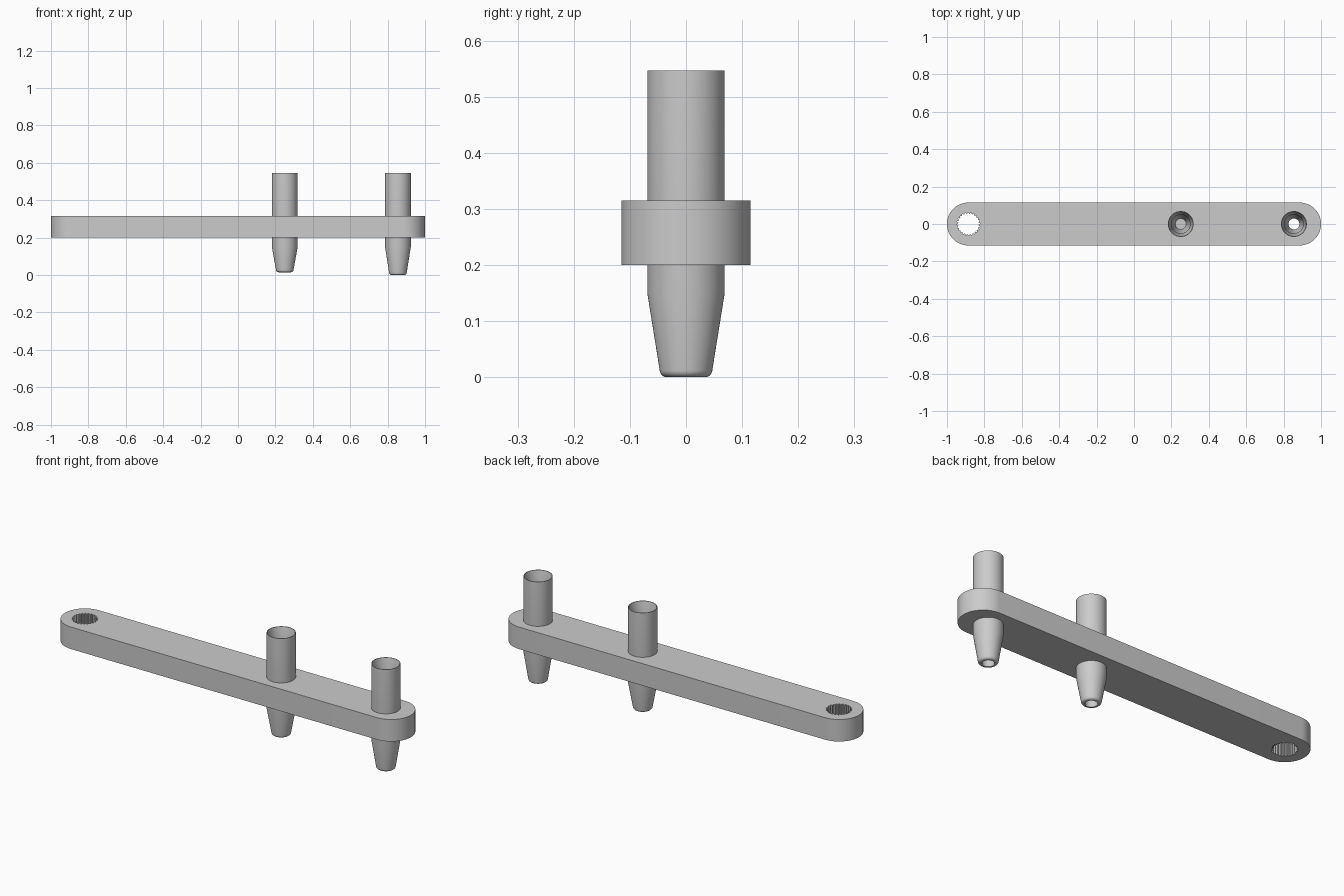
import bpy
import bmesh
from math import cos, sin, pi, tau, radians
from mathutils import Vector

cube = bpy.data.objects.get("Cube")
if cube:
    bpy.data.objects.remove(cube, do_unlink=True)

grey = bpy.data.materials.new("plain grey")
grey.use_nodes = True
colour = (0.6, 0.6, 0.6, 1)
grey.diffuse_color = colour
grey.node_tree.nodes["Principled BSDF"].inputs["Base Color"].default_value = colour

BAR_LOW, BAR_HIGH, BAR_R = 0.2, 0.315, 0.115
END_X = 1 - BAR_R
TOP = 0.547
NOZZLES = {"middle": (0.25, 0.015), "end": (0.855, 0.0)}


def finish(name, bm, x=0.0):
    bmesh.ops.recalc_face_normals(bm, faces=bm.faces)
    mesh = bpy.data.meshes.new(name)
    bm.to_mesh(mesh)
    bm.free()
    mesh.materials.append(grey)
    obj = bpy.data.objects.new(name, mesh)
    obj.location.x = x
    bpy.context.collection.objects.link(obj)
    bpy.ops.object.select_all(action='DESELECT')
    obj.select_set(True)
    bpy.context.view_layer.objects.active = obj
    bpy.ops.object.shade_smooth_by_angle(angle=radians(30))
    return obj


def add_loop(bm, points):
    verts = [bm.verts.new(p) for p in points]
    return [bm.edges.new((v, verts[i - 1])) for i, v in enumerate(verts)]


def arc(cx, r, start, sweep, steps):
    return [(cx + r * cos(start + sweep * i / steps),
             r * sin(start + sweep * i / steps), BAR_LOW) for i in range(steps + 1)]


def lathe(name, profile, x):
    bm = bmesh.new()
    edges = add_loop(bm, [(r, 0, z) for r, z in profile])
    bmesh.ops.spin(bm, geom=list(bm.verts) + edges, axis=(0, 0, 1), cent=(0, 0, 0),
                   angle=tau, steps=64)
    bmesh.ops.remove_doubles(bm, verts=bm.verts, dist=1e-5)
    return finish(name, bm, x)


# Rounded bar with a toothed shaft hole and two nozzle holes
bm = bmesh.new()
edges = add_loop(bm, arc(END_X, BAR_R, -pi / 2, pi, 32) + arc(-END_X, BAR_R, pi / 2, pi, 32))
teeth = []
for i in range(96):
    r = 0.062 if i % 4 < 2 else 0.055
    a = tau * i / 96
    teeth.append((-END_X + r * cos(a), r * sin(a), BAR_LOW))
edges += add_loop(bm, teeth)
for x, low in NOZZLES.values():
    edges += add_loop(bm, arc(x, 0.068, 0, tau, 64)[:-1])
bmesh.ops.triangle_fill(bm, edges=edges, use_beauty=True, normal=(0, 0, 1))
bmesh.ops.dissolve_limit(bm, angle_limit=0.01, verts=[], edges=bm.edges)
raised = bmesh.ops.extrude_face_region(bm, geom=list(bm.faces), use_keep_orig=True)
bmesh.ops.translate(bm, vec=Vector((0, 0, BAR_HIGH - BAR_LOW)),
                    verts=[g for g in raised["geom"] if isinstance(g, bmesh.types.BMVert)])
finish("bar", bm)

# Hollow nozzles: straight tube, tapered tip, rounded lip, flared mouth
for label, (x, low) in NOZZLES.items():
    lip = [(0.034 + 0.013 * cos(a), low + 0.013 - 0.013 * sin(a))
           for a in (pi / 2 * i / 6 for i in range(7))]
    outside = [(0.069, TOP), (0.069, 0.15)] + lip
    inside = [(0.029, low), (0.029, 0.14), (0.05, 0.2), (0.05, 0.47), (0.066, TOP)]
    lathe(label + "_nozzle", outside + inside, x)

# Plug that closes the middle nozzle's bore
bm = bmesh.new()
bmesh.ops.create_cone(bm, cap_ends=True, segments=32, radius1=0.0295, radius2=0.0295, depth=0.06)
bmesh.ops.translate(bm, verts=bm.verts, vec=(0, 0, 0.11))
finish("bore_plug", bm, NOZZLES["middle"][0])
